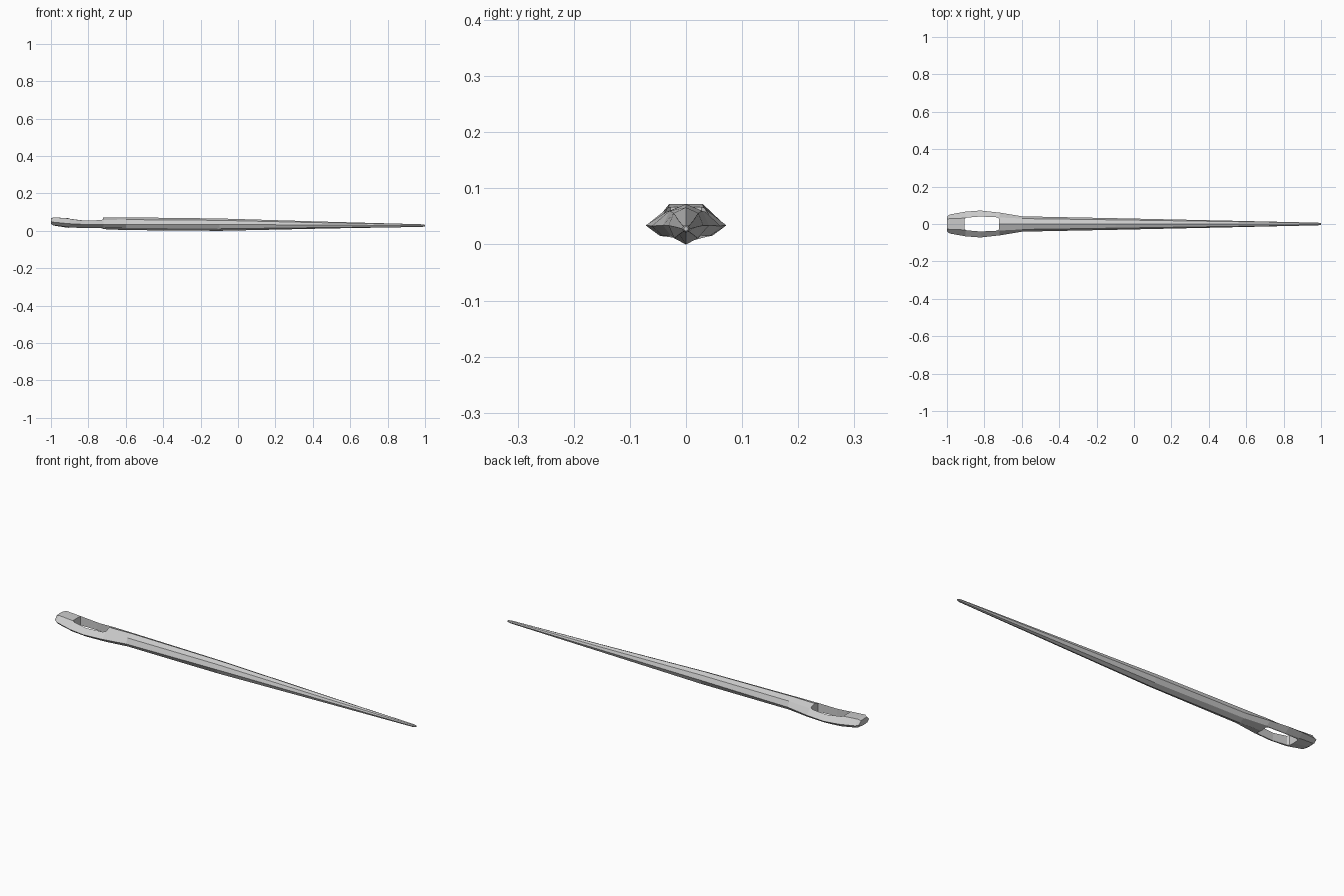
import bpy, bmesh

# Stations: x, half width, edge z, upper shoulder (y, z), top z, lower shoulder (y, z), bottom z
STATIONS = [
    (-1.000, 0.040, 0.050, 0.024, 0.066, 0.068, 0.026, 0.039, 0.037),
    (-0.985, 0.051, 0.046, 0.030, 0.072, 0.072, 0.034, 0.030, 0.028),
    (-0.900, 0.066, 0.038, 0.031, 0.066, 0.067, 0.044, 0.019, 0.015),
    (-0.820, 0.072, 0.034, 0.036, 0.057, 0.066, 0.046, 0.015, 0.011),
    (-0.720, 0.061, 0.033, 0.035, 0.058, 0.070, 0.042, 0.015, 0.009),
    (-0.600, 0.041, 0.034, 0.029, 0.060, 0.072, 0.027, 0.016, 0.004),
    (-0.100, 0.031, 0.034, 0.022, 0.056, 0.066, 0.021, 0.011, 0.000),
    (0.500, 0.018, 0.031, 0.013, 0.042, 0.048, 0.012, 0.018, 0.013),
    (0.985, 0.007, 0.028, 0.005, 0.033, 0.035, 0.005, 0.023, 0.021),
    (1.000, 0.004, 0.028, 0.003, 0.031, 0.032, 0.003, 0.025, 0.024),
]


def make_object(name, bm):
    bmesh.ops.recalc_face_normals(bm, faces=bm.faces)
    mesh = bpy.data.meshes.new(name)
    bm.to_mesh(mesh)
    bm.free()
    obj = bpy.data.objects.new(name, mesh)
    bpy.context.collection.objects.link(obj)
    return obj


def loft(name, rings):
    bm = bmesh.new()
    loops = [[bm.verts.new(p) for p in ring] for ring in rings]
    n = len(loops[0])
    for a, b in zip(loops, loops[1:]):
        for i in range(n):
            j = (i + 1) % n
            bm.faces.new((a[i], a[j], b[j], b[i]))
    bm.faces.new(loops[0])
    bm.faces.new(loops[-1])
    return make_object(name, bm)


def section(x, w, ze, yu, zu, zt, yl, zl, zb):
    right = [(yu, zu), (w, ze), (yl, zl)]
    left = [(-y, z) for y, z in reversed(right)]
    return [(x, y, z) for y, z in [(0, zt)] + right + [(0, zb)] + left]


# Faceted needle: head, eye region and tapering shaft
needle = loft("needle", [section(*s) for s in STATIONS])

# Eye cutter: rectangle with chamfered corners, slightly wider in the middle
half = [(-0.905, 0.028), (-0.896, 0.034), (-0.82, 0.040), (-0.735, 0.036), (-0.722, 0.029)]
outline = half + [(x, -y) for x, y in reversed(half)]
cutter = loft("eye_cutter", [[(x, y, z) for x, y in outline] for z in (-0.1, 0.2)])
cutter.hide_render = True
cutter.hide_viewport = True

# Cut the eye through the flattened end
cut = needle.modifiers.new("eye", "BOOLEAN")
cut.operation = "DIFFERENCE"
cut.solver = "EXACT"
cut.object = cutter
